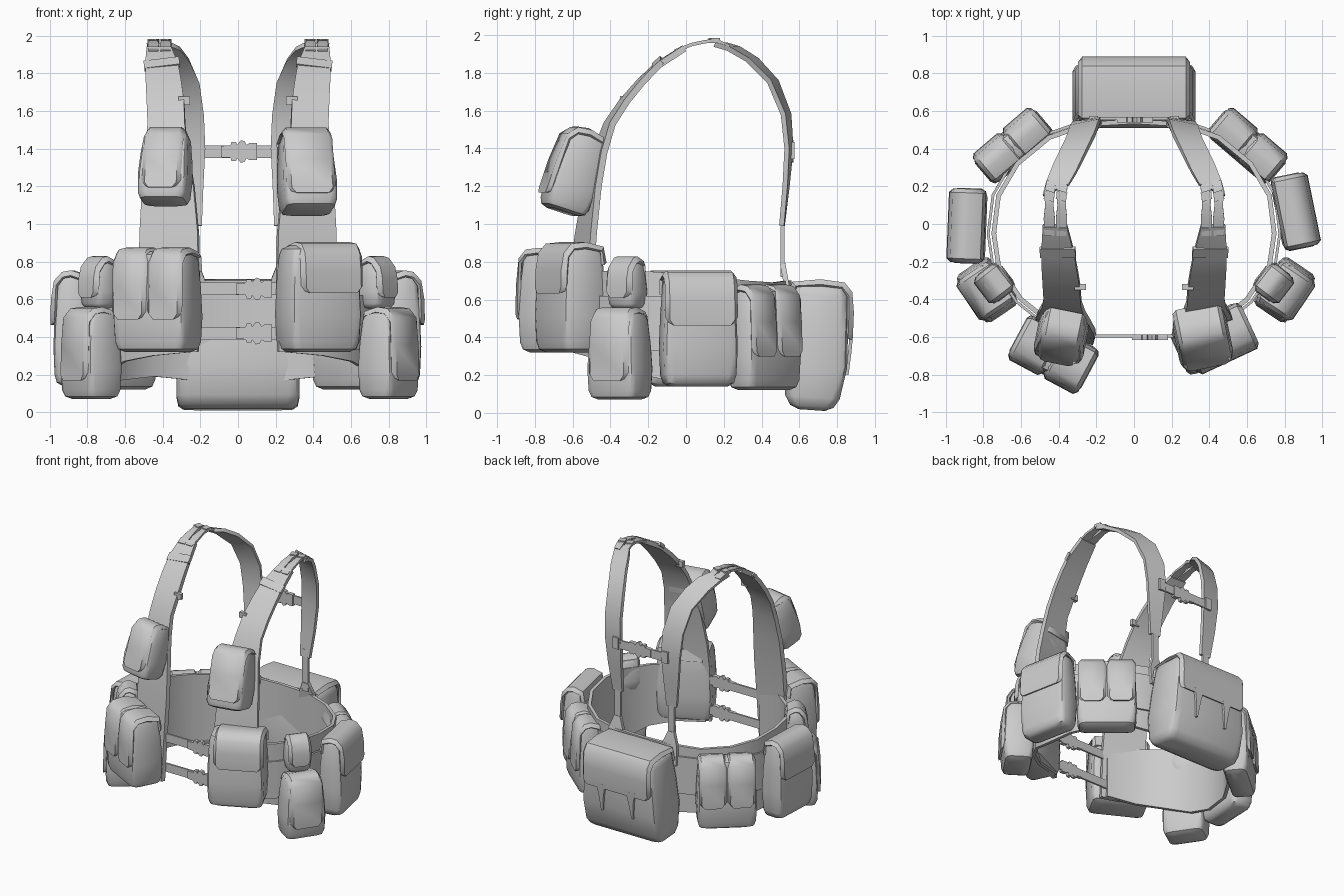
import bpy, bmesh, math
from mathutils import Vector

if "Cube" in bpy.data.objects:
    bpy.data.objects.remove(bpy.data.objects["Cube"])


def finish(name, verts, faces, thick=0, loc=(0, 0, 0), rot=(0, 0, 0)):
    me = bpy.data.meshes.new(name)
    bm = bmesh.new()
    vs = [bm.verts.new(v) for v in verts]
    for f in faces:
        bm.faces.new([vs[i] for i in f])
    bmesh.ops.recalc_face_normals(bm, faces=bm.faces)
    bm.to_mesh(me)
    bm.free()
    ob = bpy.data.objects.new(name, me)
    bpy.context.collection.objects.link(ob)
    ob.location, ob.rotation_euler = loc, rot
    bpy.ops.object.select_all(action='DESELECT')
    ob.select_set(True)
    bpy.context.view_layer.objects.active = ob
    if thick:
        m = ob.modifiers.new("thickness", 'SOLIDIFY')
        m.thickness, m.offset = thick, 0
        bpy.ops.object.modifier_apply(modifier=m.name)
    bpy.ops.object.shade_smooth_by_angle(angle=math.radians(42))
    return ob


def grid(name, rows, thick, **kw):
    """Skin a list of equal-length point rows."""
    n = len(rows[0])
    faces = [(i * n + j, i * n + j + 1, (i + 1) * n + j + 1, (i + 1) * n + j)
             for i in range(len(rows) - 1) for j in range(n - 1)]
    return finish(name, [p for r in rows for p in r], faces, thick, **kw)


def ribbon(name, pts, thick, side=1, turns=(0, 0)):
    """Strap through (x, y, z, half_width); width swings about z between two turns."""
    rows = []
    for i, (x, y, z, hw) in enumerate(pts):
        t = turns[0] + (turns[1] - turns[0]) * i / (len(pts) - 1)
        dx, dy = hw * math.cos(t), hw * math.sin(t)
        rows.append([(side * (x - dx), y - dy, z), (side * (x + dx), y + dy, z)])
    return grid(name, rows, thick)


def box(name, c, size, rot=(0, 0, 0)):
    a, b, d = (s / 2 for s in size)
    v = [(x, y, z) for x in (-a, a) for y in (-b, b) for z in (-d, d)]
    f = [(0, 1, 3, 2), (4, 6, 7, 5), (0, 4, 5, 1), (2, 3, 7, 6), (0, 2, 6, 4), (1, 5, 7, 3)]
    return finish(name, v, f, loc=c, rot=rot)


def pouch(name, c, normal, w, d, h, flaps, taper=.94, tilt=0, r=.045, sag=0):
    """Soft rounded body plus draped flaps (x0, x1, drop); c is the base centre."""
    rot = (tilt, 0, math.atan2(normal[0], -normal[1]))
    verts, faces, n = [], [], 12
    for f, inset, sg in ((0, .04, 1), (.03, .012, .7), (.1, 0, .4), (.35, -.008, 0),
                         (.65, -.004, 0), (.9, .004, 0), (.97, .015, 0), (1, .045, 0)):
        k = 1 + (taper - 1) * f
        hw, hd = w / 2 * k - inset, d / 2 * (1 - .1 * f) - inset - sag * sg
        for q, (sx, sy) in enumerate(((1, 1), (-1, 1), (-1, -1), (1, -1))):
            for s in range(3):
                a = math.pi / 2 * (q + s / 2)
                ry = min(r * .7, hd)
                verts.append((sx * (hw - r) + r * math.cos(a),
                              sy * (hd - ry) + ry * math.sin(a), f * h))
    for i in range(7):
        for j in range(n):
            k = (j + 1) % n
            faces.append((i * n + j, i * n + k, (i + 1) * n + k, (i + 1) * n + j))
    faces += [tuple(range(n)), tuple(range(7 * n, 8 * n))]
    finish(name, verts, faces, loc=c, rot=rot)
    for i, (x0, x1, drop) in enumerate(flaps):
        prof = [(d / 2 - .01, h - .09), (d / 2 - .025, h - .01), (0, h + .012),
                (-d / 2 + .045, h + .004), (-d / 2 + .005, h - .04),
                (-d / 2 - .01, h - drop * .5), (-d / 2 - .014, h - drop + .03),
                (-d / 2 - .012, h - drop)]
        rows = []
        for k, (y, z) in enumerate(prof):
            last = .02 if k == len(prof) - 1 else 0
            v = Vector((0, y, z))
            e = v + (Vector((0, -d * .1, h - drop * .7)) - v).normalized() * .025
            rows.append([(x0 + last, e.y, e.z), (x0 + .018 + last, y, z),
                         (x1 - .018 - last, y, z), (x1 - last, e.y, e.z)])
        grid(f"{name}_flap_{i}", rows, .016, loc=c, rot=rot)
    return c, rot


# Waist belt: padded inner band and a narrower outer band
half = [(0, .545, .17, .70), (.25, .53, .17, .70), (.45, .46, .19, .69), (.62, .32, .17, .70),
        (.72, .15, .16, .72), (.745, -.05, .16, .74), (.72, -.22, .2, .75),
        (.6, -.4, .27, .75), (.45, -.52, .3, .75), (.24, -.59, .32, .75)]
loop = [(-x, y, a, b) for x, y, a, b in half[:0:-1]] + half
grid("waist_belt", [[(x, y, a), (x, y, b)] for x, y, a, b in loop], .025)
grid("outer_belt", [[(x * 1.04, y * 1.035, .33), (x * 1.04, y * 1.035, .62)]
                    for x, y, a, b in loop[1:-1]], .015)

for s, tag in ((1, "right"), (-1, "left")):
    # Harness: front panel tapering into strap, twin webbing, back pad, lower webbing
    ribbon(tag + "_front_strap", [(.37, -.575, .32, .165), (.365, -.55, .75, .165),
                                  (.365, -.53, .95, .16), (.37, -.495, 1.2, .14),
                                  (.375, -.455, 1.38, .115), (.38, -.405, 1.53, .1),
                                  (.385, -.325, 1.65, .1), (.395, -.24, 1.75, .095),
                                  (.405, -.15, 1.84, .088), (.42, -.01, 1.93, .065)],
           .034, s, (.33, .03))
    for k, x in enumerate((.385, .45)):
        ribbon(f"{tag}_shoulder_webbing_{k}", [(x, -.06, 1.915, .026), (x, .03, 1.95, .03),
               (x, .1, 1.965, .022), (x, .16, 1.972, .028), (x - .01, .23, 1.94, .024)], .018, s)
        box(f"{tag}_webbing_keeper_{k}", (s * x, .15, 1.972), (.05, .05, .025), (0, 0, s * .3))
    ribbon(tag + "_back_pad", [(.415, .18, 1.95, .075), (.385, .25, 1.93, .085),
                               (.34, .35, 1.87, .085), (.285, .46, 1.755, .08),
                               (.26, .53, 1.58, .078), (.25, .545, 1.4, .075),
                               (.245, .53, 1.2, .06), (.235, .508, .99, .042)],
           .026, s, (-.4, -.05))
    ribbon(tag + "_back_webbing", [(.235, .512, 1.05, .026), (.235, .51, .72, .026)], .02, s)
    ribbon(tag + "_back_anchor", [(.235, .512, .79, .025), (.235, .53, .69, .065),
                                  (.235, .55, .55, .07)], .028, s)
    # Slider buckles and small strap clips
    box(tag + "_slider", (s * .405, -.15, 1.85), (.19, .06, .026), (.72, s * .12, 0))
    box(tag + "_strap_clip", (s * .285, -.335, 1.655), (.06, .03, .045))
    box(tag + "_back_ring", (s * .215, .56, 1.39), (.05, .03, .09))


def buckled_strap(name, x0, x1, y, z, bx):
    """Cross webbing with a side-release buckle."""
    grid(name + "_webbing", [[(x, y, z - .033), (x, y, z + .033)] for x in (x0, x1)], .014)
    prof = [(-.08, .03), (-.03, .033), (-.025, .05), (.0, .05), (.005, .035),
            (.025, .06), (.045, .055), (.055, .035), (.07, .045), (.11, .045)]
    pts = [(bx + x, y - .006, z + h) for x, h in prof]
    pts += [(bx + x, y - .006, z - h) for x, h in prof[::-1]]
    finish(name + "_buckle", pts, [tuple(range(len(pts)))], .03)


buckled_strap("front_upper", -.26, .26, -.595, .655, .07)
buckled_strap("front_lower", -.26, .26, -.595, .42, .07)
buckled_strap("upper_back", -.22, .22, .56, 1.385, -.01)

# Pouches repeated on both sides (left ones sit slightly off the mirror)
for tag, s, rear, low in (("right", 1, (.6, .412), .8), ("left", -1, (.64, .412), .78)):
    pouch(tag + "_rear_double_pouch", (s * rear[0], rear[1], .12), (s * .65, .76), .42, .18, .54,
          [(-.2, -.008, .36), (.008, .2, .36)], .96)
    pouch(tag + "_small_upper_pouch", (s * .735, -.31, .55), (s * .78, -.6), .17, .15, .26,
          [(-.08, .08, .2)])
    pouch(tag + "_lower_pouch", (s * low, -.35, .07), (s * .83, -.56), .3, .21, .47,
          [(-.12, .12, .37)], .92)
pouch("right_side_pouch", (.85, .065, .14), (.98, .2), .39, .18, .595, [(-.19, .19, .27)], .96)
pouch("left_side_pouch", (-.88, -.01, .14), (-1, .04), .39, .18, .595, [(-.19, .19, .27)], .96)

# Front waist pouches
pouch("front_double_pouch", (-.425, -.685, .32), (-.47, -.88), .42, .25, .535,
      [(-.205, -.008, .36), (.008, .205, .36)], .97)
pouch("front_wide_pouch", (.425, -.61, .32), (.42, -.9), .4, .25, .565, [(-.15, .2, .25)], .98)

# Chest pouches leaning with the straps
pouch("right_chest_pouch", (.375, -.655, 1.065), (.2, -.98), .285, .235, .435,
      [(-.125, .125, .37)], .9, -.31)
pouch("left_chest_pouch", (-.395, -.645, 1.11), (-.2, -.98), .26, .2, .395,
      [(-.1, .1, .34)], .92, -.29)

# Large rear pouch, rounded underneath, with closing straps
c, rot = pouch("rear_pack", (0, .665, .015), (0, 1), .66, .34, .675, [(-.29, .29, .29)],
               .9, .07, .06, .06)
for s, tag in ((1, "right"), (-1, "left")):
    grid(tag + "_pack_strap", [[(s * .09, -.182, .42), (s * .17, -.182, .42)],
                               [(s * .11, -.18, .32), (s * .15, -.18, .32)],
                               [(s * .125, -.173, .2), (s * .14, -.173, .2)]],
         .018, loc=c, rot=rot)
